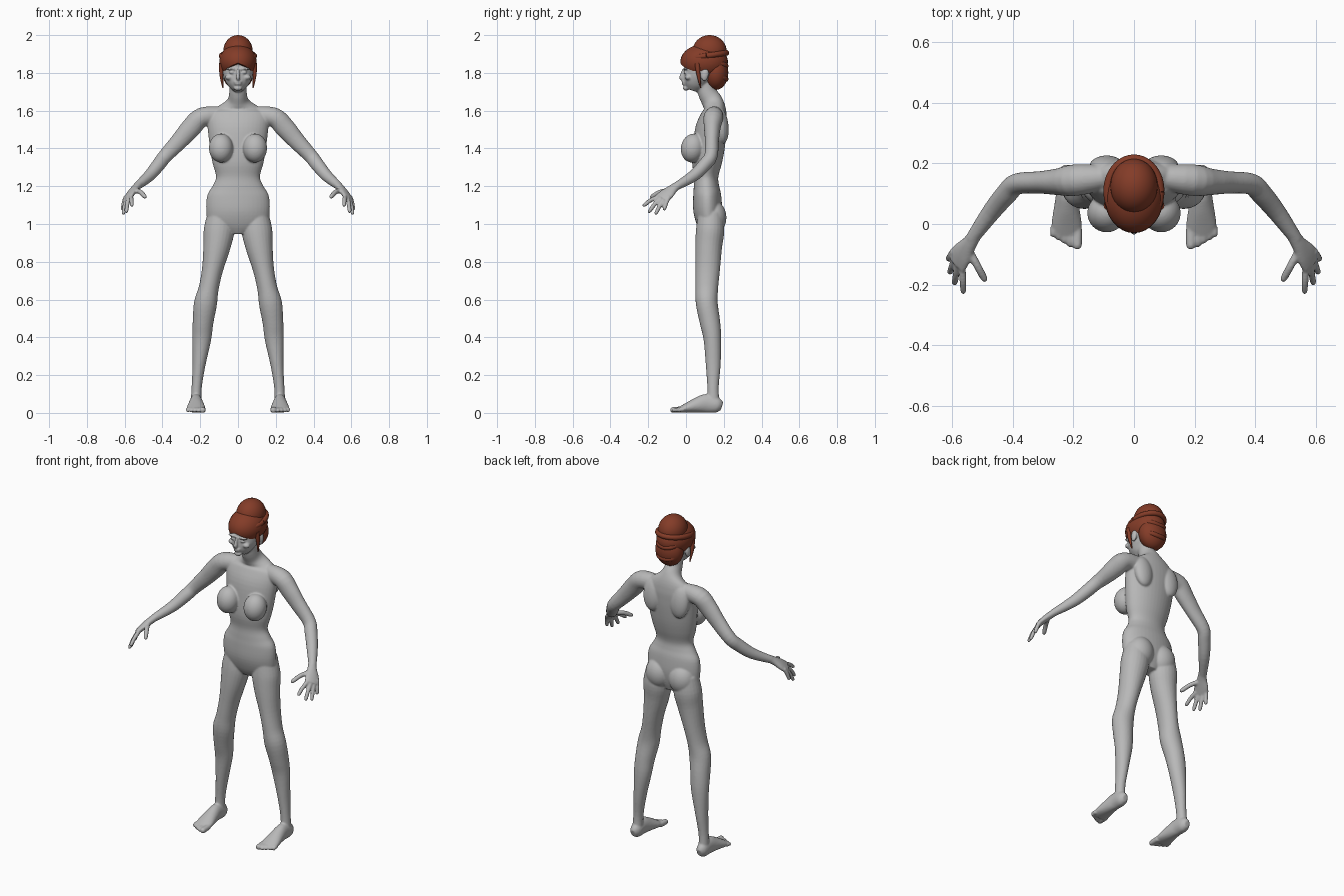
import bpy
import bmesh
import math
from mathutils import Matrix, Vector

default_cube = bpy.data.objects.get("Cube")
if default_cube:
    bpy.data.objects.remove(default_cube, do_unlink=True)


def make_material(name, colour):
    material = bpy.data.materials.new(name)
    material.use_nodes = True
    material.diffuse_color = colour
    shader = material.node_tree.nodes["Principled BSDF"]
    shader.inputs["Base Color"].default_value = colour
    shader.inputs["Roughness"].default_value = .7
    return material


def spline(rows, steps=4):
    """Smoothly interpolate rows of numbers."""
    rows = [Vector(row) for row in rows]
    result = []
    for i in range(len(rows) - 1):
        before, start = rows[max(i - 1, 0)], rows[i]
        end, after = rows[i + 1], rows[min(i + 2, len(rows) - 1)]
        for step in range(steps):
            t = step / steps
            result.append(start + (end - before) * (t / 2)
                          + (before * 2 - start * 5 + end * 4 - after) * (t * t / 2)
                          + (start * 3 - before - end * 3 + after) * (t ** 3 / 2))
    return result + [rows[-1]]


def tube(bm, rows, side=(1, 0, 0), mirror=1, count=24):
    """Loft ellipses: each row is x, y, z, radius along side, other radius."""
    rows = spline(rows)
    points = [Vector((row[0] * mirror, row[1], row[2])) for row in rows]
    side = Vector((side[0] * mirror, side[1], side[2]))
    rings = []
    for i, (row, point) in enumerate(zip(rows, points)):
        tangent = points[min(i + 1, len(points) - 1)] - points[max(i - 1, 0)]
        tangent.normalize()
        u = (side - tangent * side.dot(tangent)).normalized()
        v = tangent.cross(u)
        rings.append([bm.verts.new(point + u * row[3] * math.cos(a) + v * row[4] * math.sin(a))
                      for a in (math.tau * k / count for k in range(count))])
    for low, high in zip(rings, rings[1:]):
        for k in range(count):
            n = (k + 1) % count
            bm.faces.new((low[k], low[n], high[n], high[k]))
    bm.faces.new(rings[0][::-1])
    bm.faces.new(rings[-1])


def round_tube(bm, rows, side=(1, 0, 0), mirror=1):
    tube(bm, [(*row, row[-1]) for row in rows], side, mirror, 16)


def digit(bm, base, tip, radius, mirror, bend=0):
    """A finger or toe with a rounded end."""
    base, tip = Vector(base), Vector(tip)
    middle = base.lerp(tip, .5) + Vector((0, 0, bend))
    rows = [(*base, radius), (*middle, radius), (*base.lerp(tip, .88), radius * .9),
            (*tip, radius * .45)]
    round_tube(bm, rows, (1, .3, 0), mirror)


def ball(bm, centre, radii, tilt=0):
    matrix = Matrix.Translation(centre) @ Matrix.Rotation(tilt, 4, "X") @ Matrix.Diagonal((*radii, 1))
    bmesh.ops.create_uvsphere(bm, u_segments=32, v_segments=20, radius=1, matrix=matrix)


def make_object(name, bm, material):
    bmesh.ops.recalc_face_normals(bm, faces=bm.faces[:])
    mesh = bpy.data.meshes.new(name)
    bm.to_mesh(mesh)
    bm.free()
    mesh.materials.append(material)
    obj = bpy.data.objects.new(name, mesh)
    bpy.context.collection.objects.link(obj)
    bpy.ops.object.select_all(action="DESELECT")
    obj.select_set(True)
    bpy.context.view_layer.objects.active = obj
    return obj


skin = make_material("grey skin", (.48, .48, .48, 1))
hair_colour = make_material("auburn hair", (.23, .045, .021, 1))
body = bmesh.new()

# Torso and neck: height, depth centre, half width, half depth
torso = [(.95, .125, .06, .04), (1, .12, .15, .062), (1.07, .115, .168, .076),
         (1.15, .112, .163, .074), (1.2, .108, .135, .067), (1.25, .107, .116, .064),
         (1.32, .11, .134, .078), (1.4, .12, .148, .084), (1.5, .132, .16, .083),
         (1.57, .148, .165, .07), (1.61, .153, .125, .057), (1.65, .138, .06, .055),
         (1.7, .112, .046, .05), (1.78, .1, .045, .05)]
tube(body, [(0, y, z, rx, ry) for z, y, rx, ry in torso], count=40)

# Head, from chin to crown
head = [(1.708, .03, .026, .032), (1.735, .04, .053, .056), (1.77, .055, .072, .07),
        (1.8, .07, .08, .083), (1.83, .083, .084, .104), (1.88, .095, .08, .105),
        (1.94, .1, .045, .06)]
tube(body, [(0, y, z, rx, ry) for z, y, rx, ry in head], count=40)

# Nose, lips and chin
round_tube(body, [(0, -.012, 1.82, .008), (0, -.02, 1.795, .009), (0, -.024, 1.773, .012),
                  (0, -.015, 1.765, .008)])
ball(body, (0, -.012, 1.751), (.022, .011, .006))
ball(body, (0, -.011, 1.741), (.019, .011, .006))
ball(body, (0, 0, 1.719), (.022, .016, .014))

arm = [(.08, .155, 1.572, .04, .05), (.19, .145, 1.565, .052, .052),
       (.25, .139, 1.508, .044, .053), (.31, .137, 1.44, .037, .046),
       (.385, .132, 1.36, .035, .038), (.42, .1, 1.315, .035, .036),
       (.47, .04, 1.255, .031, .031), (.535, -.05, 1.2, .022, .021)]
palm = [(.52, -.03, 1.213, .022, .021), (.543, -.065, 1.19, .027, .02),
        (.568, -.1, 1.16, .041, .018), (.585, -.13, 1.135, .042, .014)]
leg = [(.095, .13, 1.06, .065, .065), (.1, .128, .97, .081, .075),
       (.112, .12, .88, .072, .071), (.135, .115, .76, .056, .065),
       (.155, .11, .66, .053, .06), (.172, .11, .58, .061, .058),
       (.185, .127, .48, .055, .054), (.192, .14, .39, .05, .047),
       (.207, .144, .25, .034, .039), (.219, .143, .13, .027, .03),
       (.222, .145, .04, .03, .034)]
foot = [(.222, .19, .034, .016, .022), (.222, .165, .041, .032, .041),
        (.222, .11, .05, .034, .05), (.222, .06, .041, .041, .041),
        (.222, 0, .025, .05, .025), (.222, -.035, .016, .045, .015)]
fingers = [((.566, -.14, 1.147), (.562, -.23, 1.095)), ((.58, -.13, 1.14), (.592, -.2, 1.06)),
           ((.59, -.113, 1.135), (.608, -.163, 1.05)), ((.595, -.09, 1.143), (.613, -.118, 1.072))]

for s in (1, -1):
    # Limbs, hands and feet
    tube(body, arm, (0, 1, 0), s)
    tube(body, palm, (.4, .9, -.15), s)
    for knuckle, tip in fingers:
        digit(body, knuckle, tip, .0115, s, .006)
    digit(body, (.545, -.085, 1.18), (.488, -.19, 1.142), .013, s, .008)
    tube(body, leg, mirror=s)
    tube(body, foot, mirror=s)
    digit(body, (.187, -.015, .018), (.187, -.083, .015), .0165, s)
    for k in range(4):
        x = .211 + k * .018
        digit(body, (x, -.01, .016), (x, -.076 + k * .011, .012), .0115, s, .005)
    # Chest, shoulder blades and buttocks
    ball(body, (s * .09, .036, 1.402), (.064, .063, .077), -.2)
    ball(body, (s * .09, .188, 1.52), (.058, .037, .095), .1)
    ball(body, (s * .077, .146, 1.035), (.078, .068, .088))
    # Brows, eyes, cheekbones and ears
    ball(body, (s * .035, -.002, 1.822), (.028, .014, .007))
    ball(body, (s * .033, -.002, 1.802), (.015, .011, .007))
    ball(body, (s * .047, .011, 1.776), (.022, .018, .014))
    ball(body, (s * .084, .1, 1.79), (.012, .02, .035), -.15)

# Fuse the body into one smooth skin
figure = make_object("body", body, skin)
remesh = figure.modifiers.new("fuse", "REMESH")
remesh.mode = "VOXEL"
remesh.voxel_size = .005
remesh.use_smooth_shade = True
soften = figure.modifiers.new("soften", "SMOOTH")
soften.factor = .5
soften.iterations = 5
for modifier in (remesh.name, soften.name):
    bpy.ops.object.modifier_apply(modifier=modifier)

# Hair cap with an arched fringe over the face
hair = bmesh.new()
for s in (1, -1):
    cap = bmesh.new()
    ball(cap, (0, .096, 1.858), (.099, .126, .094))
    cut = bmesh.ops.bisect_plane(cap, geom=cap.verts[:] + cap.edges[:] + cap.faces[:],
                                 plane_co=(0, -.02, 1.85), plane_no=(s * .35, .25, 1),
                                 clear_inner=True)
    rim = [item for item in cut["geom_cut"] if isinstance(item, bmesh.types.BMEdge)]
    bmesh.ops.edgeloop_fill(cap, edges=rim)
    part = bpy.data.meshes.new("cap_half")
    cap.to_mesh(part)
    cap.free()
    hair.from_mesh(part)
    bpy.data.meshes.remove(part)
    # Loose lock in front of the ear
    round_tube(hair, [(.086, .06, 1.85, .014), (.088, .066, 1.79, .01), (.08, .078, 1.72, .003)],
               mirror=s)

# Piled-up crown, nape volume and the roll wrapped round the crown
ball(hair, (0, .125, 1.915), (.078, .09, .085))
ball(hair, (0, .158, 1.802), (.083, .066, .092))
roll = []
for k in range(17):
    angle = math.tau * k / 16
    y = .108 + .106 * math.sin(angle)
    roll.append((.086 * math.cos(angle), y, 1.89 + .15 * (y - .108), .015))
round_tube(hair, roll, (0, 0, 1))
# Swept folds across the back
for height in (1.775, 1.845):
    round_tube(hair, [(-.07, .15, height + .015, .012), (-.045, .198, height, .014),
                      (0, .211, height - .008, .014), (.045, .198, height, .014),
                      (.07, .15, height + .015, .012)], (0, 0, 1))
make_object("hair", hair, hair_colour)
bpy.ops.object.shade_smooth_by_angle(angle=math.radians(50))
